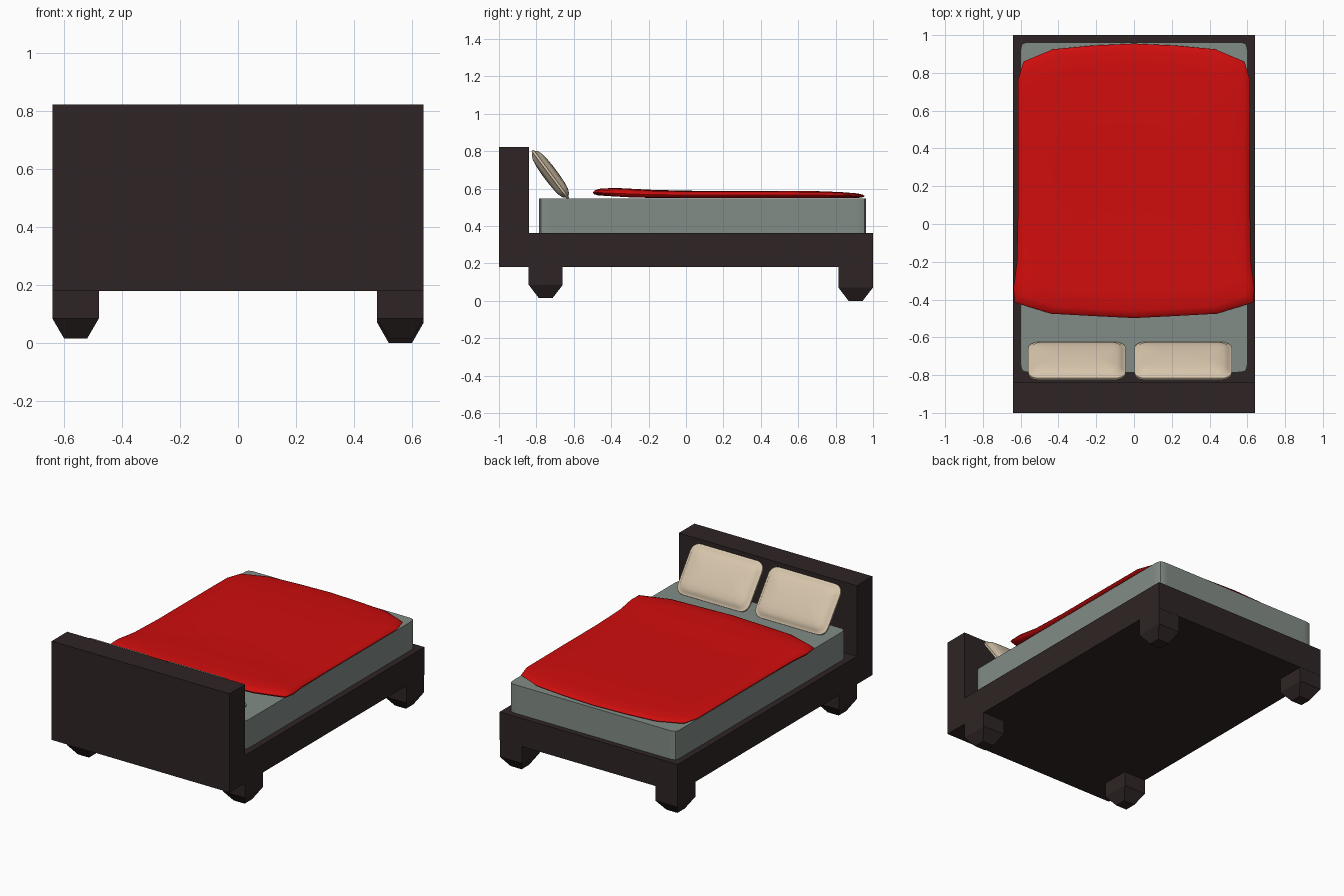
import bpy, bmesh, math
from mathutils import Matrix, Vector

if "Cube" in bpy.data.objects:
    bpy.data.objects.remove(bpy.data.objects["Cube"])


def mat(name, r, g, b):
    m = bpy.data.materials.new(name)
    m.diffuse_color = (r, g, b, 1)
    m.use_nodes = True
    m.node_tree.nodes["Principled BSDF"].inputs["Base Color"].default_value = m.diffuse_color
    return m


WOOD = mat("dark wood", 0.028, 0.018, 0.018)
GREY = mat("grey green", 0.225, 0.265, 0.24)
RED = mat("red", 0.63, 0.004, 0.004)
CREAM = mat("cream", 0.68, 0.56, 0.41)


def make(name, bm, material, smooth=None):
    bmesh.ops.recalc_face_normals(bm, faces=bm.faces)
    me = bpy.data.meshes.new(name)
    bm.to_mesh(me)
    bm.free()
    ob = bpy.data.objects.new(name, me)
    bpy.context.collection.objects.link(ob)
    me.materials.append(material)
    if smooth:
        bpy.ops.object.select_all(action='DESELECT')
        ob.select_set(True)
        bpy.context.view_layer.objects.active = ob
        bpy.ops.object.shade_smooth_by_angle(angle=math.radians(smooth))
    return ob


def box_bm(x0, x1, y0, y1, z0, z1):
    bm = bmesh.new()
    bmesh.ops.create_cube(bm, size=1)
    for v in bm.verts:
        v.co = Vector((x1 if v.co.x > 0 else x0,
                       y1 if v.co.y > 0 else y0,
                       z1 if v.co.z > 0 else z0))
    return bm


def loft(rings, cap_start=True, cap_end=True):
    """Skin a list of closed rings with equal point counts."""
    bm = bmesh.new()
    rows = [[bm.verts.new(p) for p in r] for r in rings]
    n = len(rows[0])
    for a, b in zip(rows, rows[1:]):
        for i in range(n):
            j = (i + 1) % n
            bm.faces.new((a[i], a[j], b[j], b[i]))
    if cap_start:
        bm.faces.new(rows[0][::-1])
    if cap_end:
        bm.faces.new(rows[-1])
    return bm


# Bed frame and headboard
make("bed_base", box_bm(-0.64, 0.64, -0.84, 1.0, 0.18, 0.362), WOOD)
make("headboard", box_bm(-0.64, 0.64, -1.0, -0.84, 0.18, 0.822), WOOD)


# Legs: square block with tapered foot
def leg(name, x, y, hy, knee, bottom):
    def ring(hx, h, z):
        return [(x + sx * hx, y + sy * h, z)
                for sx, sy in ((-1, -1), (1, -1), (1, 1), (-1, 1))]
    make(name, loft([ring(0.04, 0.038, bottom), ring(0.08, hy, knee),
                     ring(0.08, hy, 0.185)]), WOOD)


for side, s in (("left", -1), ("right", 1)):
    leg("head_leg_" + side, s * 0.56, -0.75, 0.091, 0.085, 0.016)
    low = 0.0 if s > 0 else 0.016
    leg("foot_leg_" + side, s * 0.56, 0.907, 0.092, 0.07 + low * 0.9, low)

# Mattress with rounded vertical corners
bm = box_bm(-0.6, 0.6, -0.785, 0.962, 0.355, 0.547)
edges = [e for e in bm.edges
         if abs(e.verts[0].co.z - e.verts[1].co.z) > 0.1]
bmesh.ops.bevel(bm, geom=edges, offset=0.08, segments=6, profile=0.8,
                affect='EDGES')
make("mattress", bm, GREY, 40)

# Blanket: half outline mirrored, thicker at the head end
half = [(0, 0.955), (0.22, 0.945), (0.43, 0.925), (0.585, 0.86),
        (0.615, 0.76), (0.615, 0.4), (0.615, 0.05), (0.62, -0.2),
        (0.638, -0.34), (0.632, -0.415), (0.44, -0.475), (0.22, -0.487),
        (0, -0.498)]
outline = half + [(-x, y) for x, y in half[-2:0:-1]]


def top_z(y):
    if y < -0.1:
        return 0.588 + 0.017 * min(1, (-0.1 - y) / 0.28)
    if y > 0.7:
        return 0.588 - 0.012 * (y - 0.7) / 0.25
    return 0.588


rings = []
for inset, f in ((0.12, 0.0), (0.03, 0.05), (0.006, 0.2), (0.0, 0.42),
                 (0.01, 0.68), (0.04, 0.88), (0.12, 0.97), (0.3, 1.0),
                 (0.5, 1.0)):
    r = []
    for x, y in outline:
        px = x * (1 - inset / 0.62)
        py = 0.23 + (y - 0.23) * (1 - inset / 0.73)
        lo = 0.549 + 0.012 * max(0, min(1, (-0.3 - y) / 0.2))
        r.append((px, py, lo + (top_z(py) - lo) * f))
    rings.append(r)
make("blanket", loft(rings), RED, 60)


# Pillows: padded rounded rectangles with a thin seam rim
def pillow(name, cx):
    def ring(w, h, z, rad):
        pts = []
        for k, (sx, sy) in enumerate(((1, 1), (-1, 1), (-1, -1), (1, -1))):
            for i in range(6):
                a = math.pi / 2 * (k + i / 5)
                pts.append((sx * (w - rad) + rad * math.cos(a),
                            sy * (h - rad) + rad * math.sin(a), z))
        return pts
    W, H = 0.258, 0.16
    prof = [(0.14, 0.038), (0.08, 0.035), (0.045, 0.03), (0.02, 0.02),
            (0.01, 0.008), (0.0, 0.006)]
    prof += [(d, -z) for d, z in prof[::-1]]
    rs = [ring(W - d, H - d, z, max(0.055 - d * 0.3, 0.01)) for d, z in prof]
    bm = loft(rs)
    tilt = math.atan2(0.255, -0.19)
    bm.transform(Matrix.Translation((cx, -0.725, 0.676))
                 @ Matrix.Rotation(tilt, 4, 'X'))
    make(name, bm, CREAM, 50)


pillow("pillow_left", -0.302)
pillow("pillow_right", 0.26)
